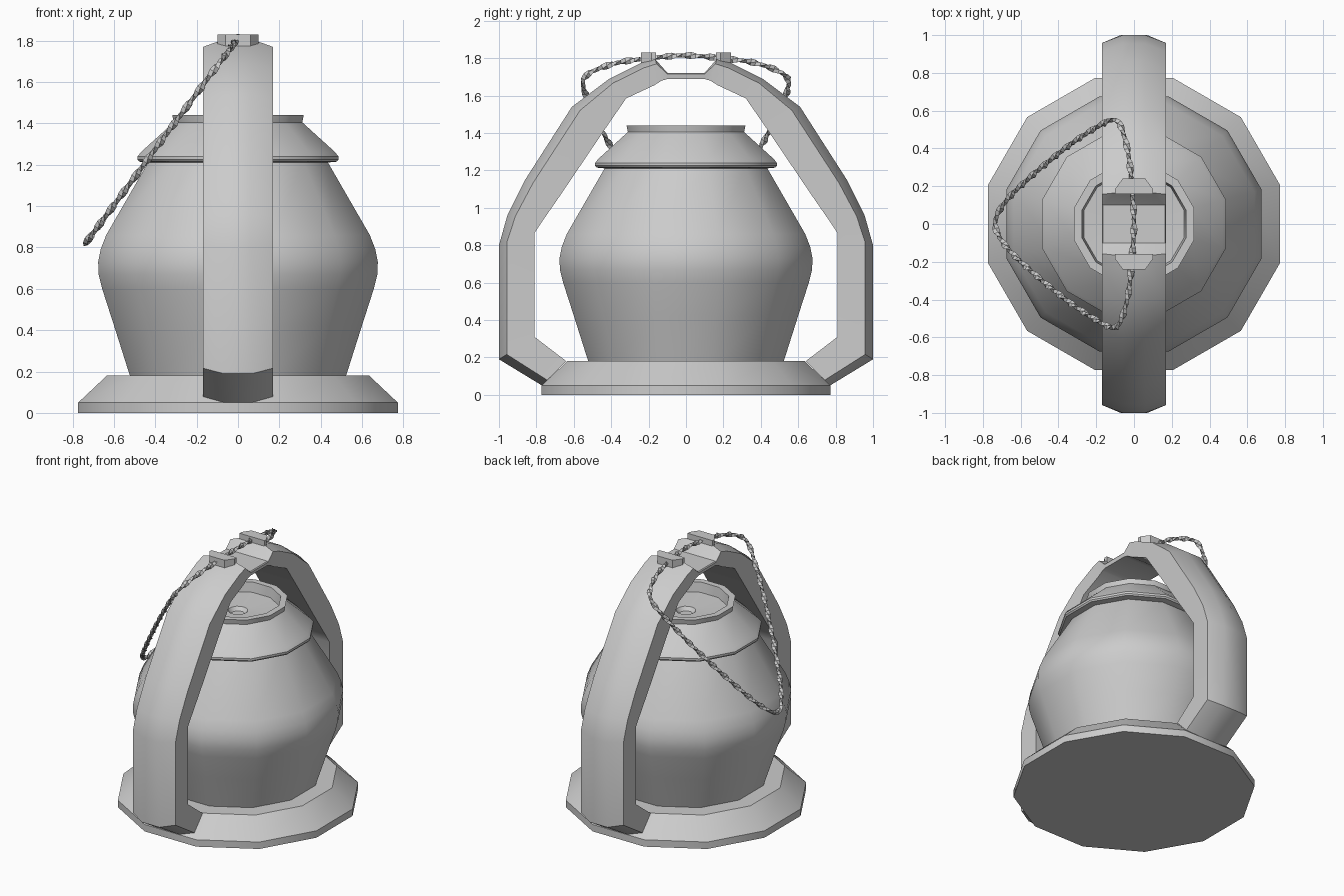
import bpy, bmesh, math
from mathutils import Vector

if "Cube" in bpy.data.objects:
    bpy.data.objects.remove(bpy.data.objects["Cube"])


def skin(name, rings, loop=False, angle=35):
    """Join equal-sized rings of points into a solid, smooth below the given angle."""
    bm = bmesh.new()
    vs = [[bm.verts.new(p) for p in r] for r in rings]
    n = len(vs[0])
    for i in range(len(vs) if loop else len(vs) - 1):
        a, b = vs[i], vs[(i + 1) % len(vs)]
        for j in range(n):
            k = (j + 1) % n
            bm.faces.new((a[j], a[k], b[k], b[j]))
    if not loop:
        bm.faces.new(vs[0][::-1])
        bm.faces.new(vs[-1])
    bmesh.ops.recalc_face_normals(bm, faces=bm.faces)
    me = bpy.data.meshes.new(name)
    bm.to_mesh(me)
    bm.free()
    ob = bpy.data.objects.new(name, me)
    bpy.context.collection.objects.link(ob)
    bpy.ops.object.select_all(action='DESELECT')
    ob.select_set(True)
    bpy.context.view_layer.objects.active = ob
    bpy.ops.object.shade_smooth_by_angle(angle=math.radians(angle))
    return ob


def lathe(name, profile, n=12):
    """Twelve-sided turned part with flats facing the axes."""
    skin(name, [[(r * math.cos((i + .5) * math.tau / n),
                  r * math.sin((i + .5) * math.tau / n), z) for i in range(n)]
                for r, z in profile])


# Turned parts: foot, glass globe, chimney cap with recessed centre
lathe("base", [(.80, 0), (.80, .05), (.657, .18)])
lathe("glass_globe", [(.538, .17), (.62, .42), (.68, .60), (.698, .67), (.70, .73),
                      (.688, .79), (.66, .86), (.445, 1.22)])
lathe("chimney_cap", [(.44, 1.21), (.495, 1.215), (.503, 1.225), (.503, 1.24),
                      (.485, 1.262), (.322, 1.405), (.329, 1.44), (.285, 1.44),
                      (.275, 1.37), (.065, 1.36), (.045, 1.335)])

# Frame: stations of (outer y, z, inner y, z, half width of outer face)
half = [(.77, .05, .64, .18, .07), (1, .19, .81, .31, .07), (1, .80, .81, .865, .06),
        (.955, .96, .76, .94, .06), (.86, 1.15, .67, 1.07, .06),
        (.61, 1.54, .41, 1.455, .06), (.41, 1.69, .32, 1.585, .06),
        (.24, 1.775, .17, 1.655, .06), (.165, 1.795, .13, 1.68, .10),
        (.10, 1.722, .095, 1.69, .165)]
stations = half + [(-a, b, -c, d, w) for a, b, c, d, w in reversed(half)]
rings = []
for oy, oz, iy, iz, w in stations:
    sy, sz = oy + .22 * (iy - oy), oz + .22 * (iz - oz)
    rings.append([(-w, oy, oz), (w, oy, oz), (.17, sy, sz),
                  (.165, iy, iz), (-.165, iy, iz), (-.17, sy, sz)])
skin("carrying_frame", rings)

# Clips holding the wire on top of the frame
for s in (1, -1):
    skin("wire_clip", [[(-.10, s * .16, z), (.10, s * .16, z), (.10, s * .185, z),
                        (.06, s * .24, z), (-.06, s * .24, z), (-.10, s * .185, z)]
                       for z in (1.76, 1.83)], angle=20)

# Twisted wire handle: a tilted planar loop given by (x, y)
side = [(-.012, .20), (-.03, .37), (-.07, .515), (-.105, .55), (-.165, .53),
        (-.35, .41), (-.59, .21), (-.70, .09)]
loop = [(0, 0)] + side + [(-.735, 0)] + [(x, -y) for x, y in reversed(side)]
P = [Vector((x, y, 1.815 + 1.35 * x)) for x, y in loop]
pts = []
for i in range(len(P)):
    a, b, c, d = (P[(i + k) % len(P)] for k in (-1, 0, 1, 2))
    steps = max(3, round((c - b).length / .025))
    for s in range(steps):
        t = s / steps
        # Catmull-Rom, with tangents limited to the span length
        m0 = (c - a).normalized() * (c - b).length
        m1 = (d - b).normalized() * (c - b).length
        pts.append(b * (2 * t**3 - 3 * t**2 + 1) + m0 * (t**3 - 2 * t**2 + t)
                   + c * (3 * t**2 - 2 * t**3) + m1 * (t**3 - t**2))
normal = Vector((1.35, 0, -1)).normalized()
wire = []
for i, p in enumerate(pts):
    tangent = (pts[(i + 1) % len(pts)] - pts[i - 1]).normalized()
    u = tangent.cross(normal)
    ring = []
    for k in range(4):
        f = math.tau * (k / 4 + 16 * i / len(pts))
        r = .019 if k % 2 == 0 else .012
        ring.append(p + (u * math.cos(f) + normal * math.sin(f)) * r)
    wire.append(ring)
skin("wire_handle", wire, loop=True)
